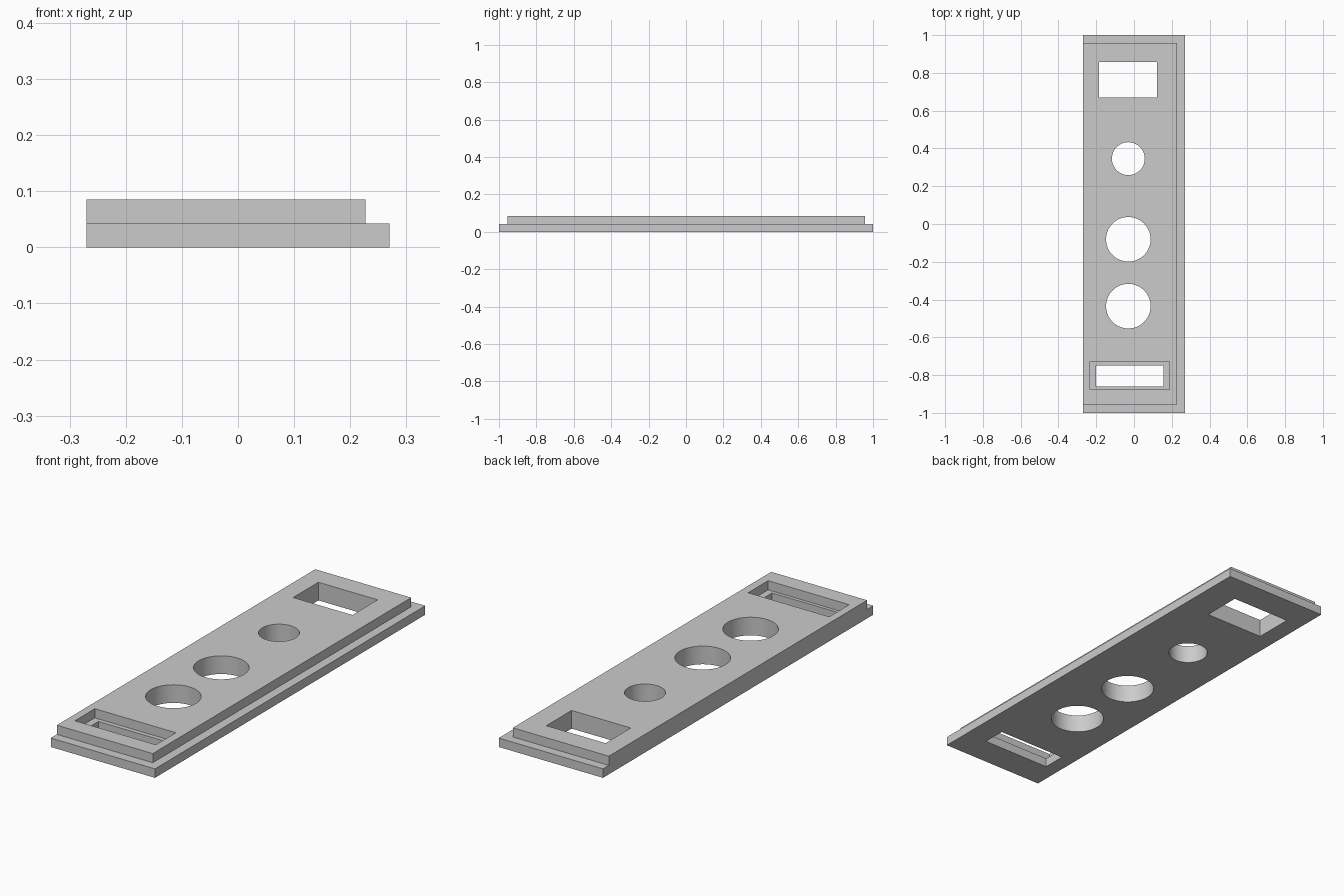
import bpy

old = bpy.data.objects.get("Cube")
if old:
    bpy.data.objects.remove(old, do_unlink=True)

STEP, TOP = 0.042, 0.085      # heights of the lower and upper tier
W = 0.27                      # half width of the plate
LOW, HIGH = -0.1, 0.2         # vertical reach of through cuts

# plain grey finish
grey = bpy.data.materials.new("plain grey")
grey.use_nodes = True
colour = (0.6, 0.6, 0.6, 1)
grey.diffuse_color = colour
grey.node_tree.nodes["Principled BSDF"].inputs["Base Color"].default_value = colour


def box(name, x0, x1, y0, y1, z0, z1):
    bpy.ops.mesh.primitive_cube_add(
        size=1, location=((x0 + x1) / 2, (y0 + y1) / 2, (z0 + z1) / 2))
    obj = bpy.context.object
    obj.name = name
    obj.scale = (x1 - x0, y1 - y0, z1 - z0)
    bpy.ops.object.transform_apply(location=True, rotation=False, scale=True)
    return obj


def disc(name, x, y, radius):
    bpy.ops.mesh.primitive_cylinder_add(
        vertices=64, radius=radius, depth=HIGH - LOW,
        location=(x, y, (LOW + HIGH) / 2))
    obj = bpy.context.object
    obj.name = name
    return obj


# full-height slab
plate = box("panel_plate", -W, W, -1, 1, 0, TOP)
plate.data.materials.append(grey)

cutters = [
    # stepped rim along the left side and both ends
    box("left_rim_cutter", 0.227, 0.4, -1.1, 1.1, STEP, HIGH),
    box("front_rim_cutter", -0.4, 0.4, -1.1, -0.955, STEP, HIGH),
    box("back_rim_cutter", -0.4, 0.4, 0.957, 1.1, STEP, HIGH),
    # rectangular window
    box("window_cutter", -0.184, 0.123, 0.671, 0.858, LOW, HIGH),
    # recessed slot: shallow pocket, then a through opening
    box("pocket_cutter", -0.233, 0.187, -0.875, -0.727, STEP, HIGH),
    box("slot_cutter", -0.2, 0.156, -0.859, -0.748, LOW, HIGH),
    # round holes
    disc("small_hole_cutter", -0.03, 0.346, 0.087),
    disc("middle_hole_cutter", -0.03, -0.081, 0.118),
    disc("front_hole_cutter", -0.03, -0.435, 0.118),
]

# carve the slab
bpy.context.view_layer.objects.active = plate
for cutter in cutters:
    cutter.hide_render = True
    mod = plate.modifiers.new(cutter.name, "BOOLEAN")
    mod.operation = "DIFFERENCE"
    mod.solver = "EXACT"
    mod.object = cutter
    bpy.ops.object.modifier_apply(modifier=mod.name)
for cutter in cutters:
    bpy.data.objects.remove(cutter, do_unlink=True)

# smooth hole walls, crisp edges
bpy.ops.object.select_all(action="DESELECT")
plate.select_set(True)
bpy.context.view_layer.objects.active = plate
bpy.ops.object.shade_smooth_by_angle(angle=0.5)
